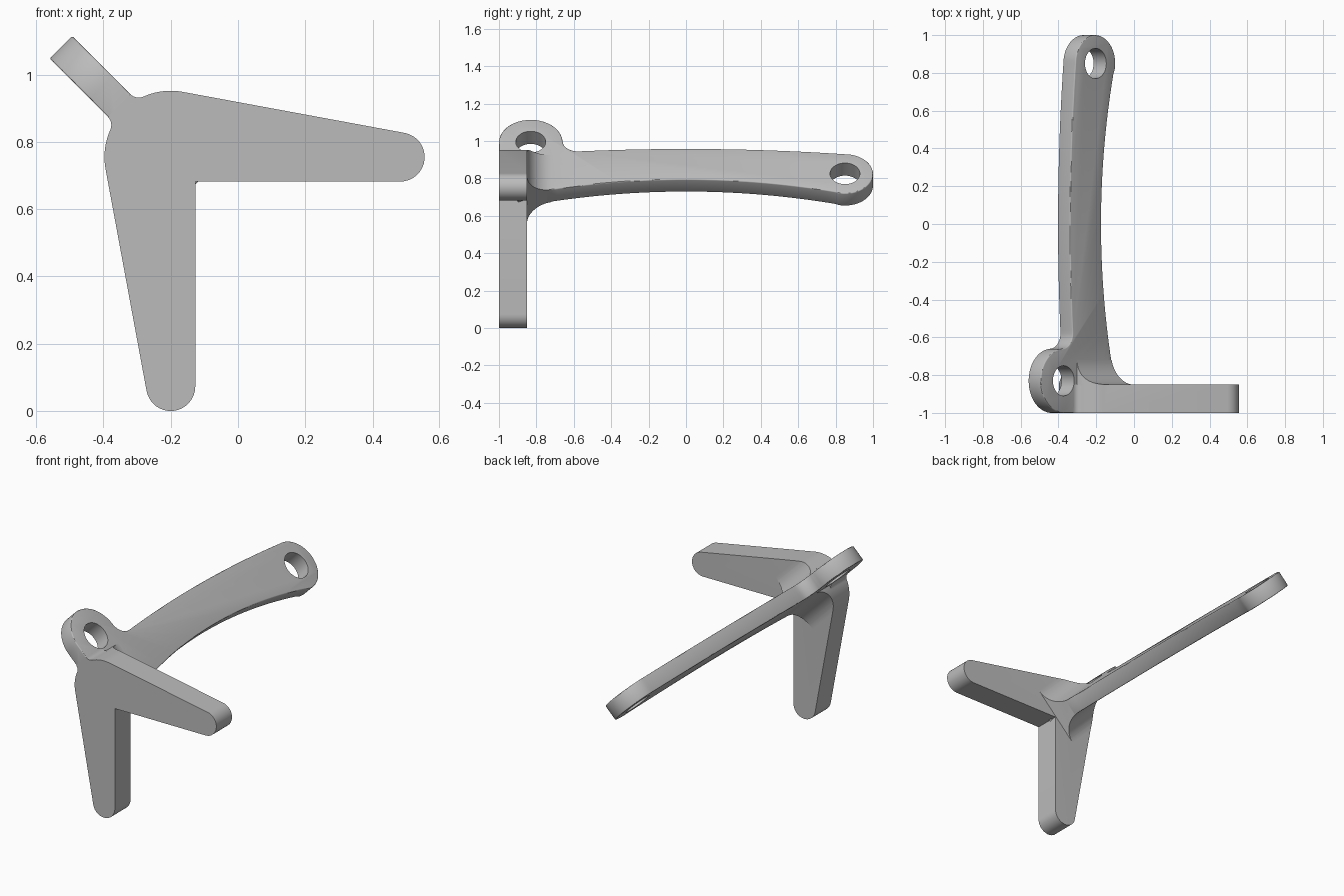
import bpy, bmesh, math
from mathutils import Matrix

if "Cube" in bpy.data.objects:
    bpy.data.objects.remove(bpy.data.objects["Cube"])

grey = bpy.data.materials.new("plain grey")
grey.use_nodes = True
grey.diffuse_color = (0.5, 0.5, 0.5, 1)
grey.node_tree.nodes["Principled BSDF"].inputs["Base Color"].default_value = (0.5, 0.5, 0.5, 1)

HUB_X, HUB_Z, HUB_R, LEG_R, LEG_LEN = -0.2, 0.755, 0.197, 0.073, 0.682
HALF = 0.0475          # half thickness of the arm
BACK = -0.85           # rear face of the bracket
D = math.sqrt(0.5)
HUB = Matrix.Translation((HUB_X, 0, HUB_Z))
# Local axes of the tilted arm: n across its thickness, y along it, s up its width
TILT = HUB @ Matrix(((D, 0, -D, 0), (0, 1, 0, 0), (D, 0, D, 0), (0, 0, 0, 1)))


def arc(cx, cy, r, start, end, steps=16):
    angles = [math.radians(start + (end - start) * i / steps) for i in range(steps + 1)]
    return [(cx + r * math.cos(a), cy + r * math.sin(a)) for a in angles]


def mirrored(half):
    return half + [(-a, b) for a, b in reversed(half)]


def prism(name, points, axis, low, high, matrix):
    """Extrude a closed outline along one local axis."""
    bm = bmesh.new()

    def place(p, h):
        co = list(p)
        co.insert(axis, h)
        return matrix @ Matrix.Translation(co).to_translation()

    a = [bm.verts.new(place(p, low)) for p in points]
    b = [bm.verts.new(place(p, high)) for p in points]
    bm.faces.new(a)
    bm.faces.new(b[::-1])
    for i in range(len(a)):
        j = (i + 1) % len(a)
        bm.faces.new((a[i], b[i], b[j], a[j]))
    bmesh.ops.recalc_face_normals(bm, faces=bm.faces)
    mesh = bpy.data.meshes.new(name)
    bm.to_mesh(mesh)
    bm.free()
    mesh.materials.append(grey)
    obj = bpy.data.objects.new(name, mesh)
    bpy.context.collection.objects.link(obj)
    return obj


def apply_all(obj):
    bpy.ops.object.select_all(action='DESELECT')
    obj.select_set(True)
    bpy.context.view_layer.objects.active = obj
    for mod in list(obj.modifiers):
        bpy.ops.object.modifier_apply(modifier=mod.name)


def combine(obj, other, operation):
    mod = obj.modifiers.new("combine", 'BOOLEAN')
    mod.operation, mod.object, mod.solver = operation, other, 'EXACT'
    apply_all(obj)
    bpy.data.objects.remove(other)


# Two-legged bracket outline
lean = math.degrees(math.acos((HUB_R - LEG_R) / LEG_LEN))
bracket_outline = (arc(LEG_LEN, 0, LEG_R, -90, lean)
                   + arc(0, 0, HUB_R, lean, 270 - lean, 32)
                   + arc(0, -LEG_LEN, LEG_R, 270 - lean, 360)
                   + [(LEG_R, -LEG_R)])
bracket = prism("angle_bracket", bracket_outline, 1, -1, BACK, HUB)

# Curved arm outline with an ear at the base and a rounded tip
def lower(y):
    return 0.008 - 0.106 * (y / 0.85) ** 2


def upper(y):
    return 0.242 - 0.04 * (y / 0.85) ** 2


EAR, TIP = (-0.83, 0.292), (0.85, 0.052)
lower_ys = [-0.9 + 1.7 * i / 32 for i in range(33)]
upper_ys = [0.85 - 1.41 * i / 24 for i in range(25)]
arm_outline = ([(-1, 0), (-0.9, 0)]
               + [(y, lower(y)) for y in lower_ys]
               + arc(*TIP, 0.15, -104, 83, 32)
               + [(y, upper(y)) for y in upper_ys]
               + arc(-0.58, 0.304, 0.08, -90, -177, 10)
               + arc(*EAR, 0.17, 3, 180, 32))
arm = prism("arm", arm_outline, 0, -HALF, HALF, TILT)
bevel = arm.modifiers.new("soft edges", 'BEVEL')
bevel.width, bevel.segments = 0.014, 3
bevel.limit_method, bevel.angle_limit = 'ANGLE', math.radians(40)
apply_all(arm)

# Fillet between the arm and the rear face, trimmed to both outlines
R = 0.13
flare = arc(HALF + R, BACK + R, R, 180, 270)
rear_fillet = prism("rear_fillet", mirrored(flare + [(HALF + R, BACK - 0.02)]), 2, -0.12, 0.21, TILT)
combine(rear_fillet, prism("trim_a", bracket_outline, 1, -0.95, -0.6, HUB), 'INTERSECT')
combine(rear_fillet, prism("trim_b", arm_outline, 0, -0.4, 0.4, TILT), 'INTERSECT')

# Small fillet where the ear leaves the rounded hub
r = 0.035
fn = HALF + r
fs = math.sqrt((HUB_R + r) ** 2 - fn ** 2)
meet = 180 + math.degrees(math.atan2(fs, fn))
hub_fillet = prism("hub_fillet", mirrored(arc(fn, fs, r, meet, 180, 8)), 1, -1, BACK, TILT)

for part in (arm, rear_fillet, hub_fillet):
    combine(bracket, part, 'UNION')

# Bolt holes through ear and tip
for centre in (EAR, TIP):
    combine(bracket, prism("hole_cutter", arc(*centre, 0.08, 0, 350, 35), 0, -0.12, 0.12, TILT),
            'DIFFERENCE')

apply_all(bracket)
bpy.ops.object.shade_smooth_by_angle(angle=math.radians(30))
bracket.name = "bracket_with_arm"
